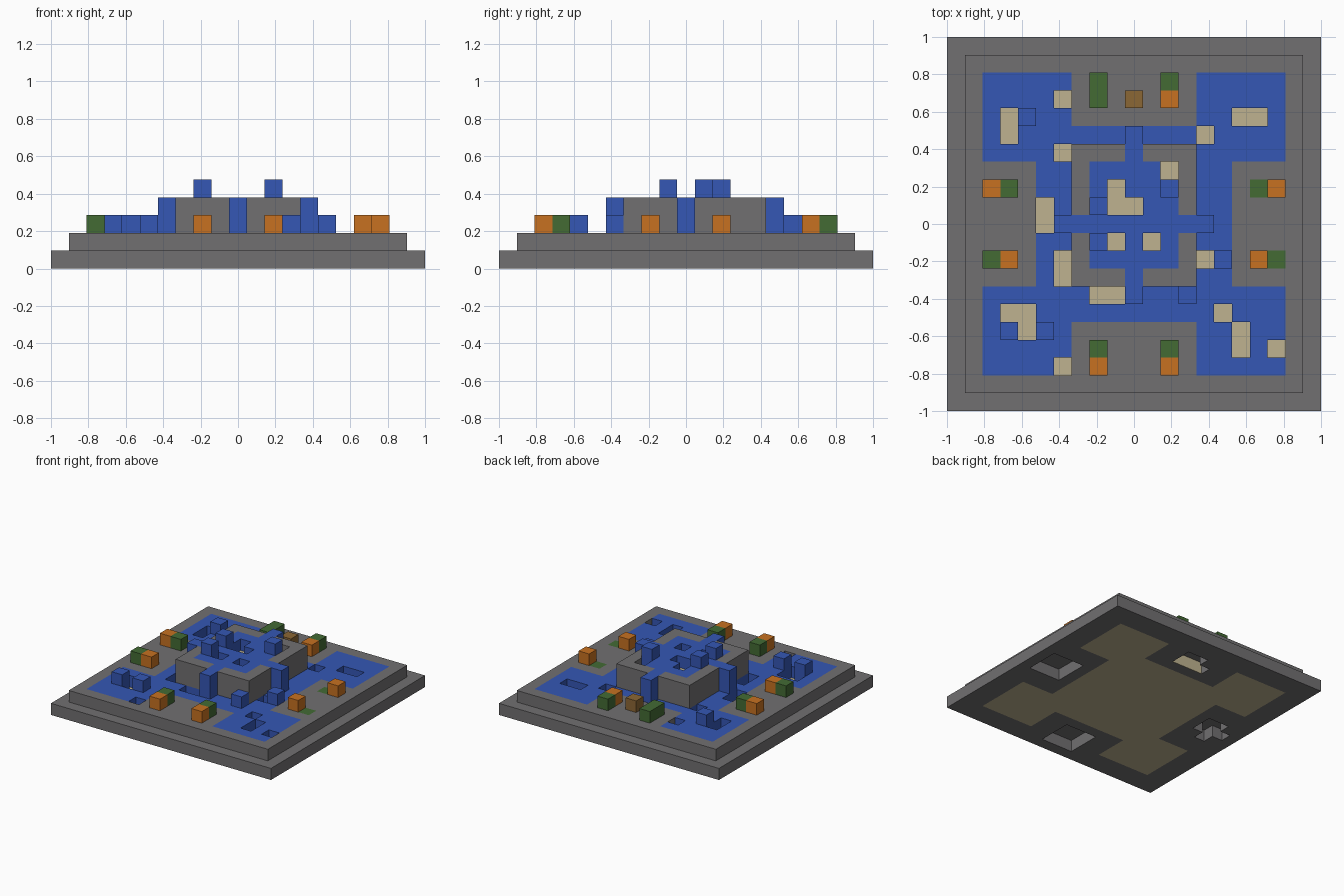
import bpy
import bmesh
from mathutils import Vector

if "Cube" in bpy.data.objects:
    bpy.data.objects.remove(bpy.data.objects["Cube"], do_unlink=True)

S = 2 / 21  # edge of one block


def make_material(name, rgb):
    m = bpy.data.materials.new(name)
    m.use_nodes = True
    m.diffuse_color = (*rgb, 1)
    bsdf = m.node_tree.nodes["Principled BSDF"]
    bsdf.inputs["Base Color"].default_value = (*rgb, 1)
    bsdf.inputs["Roughness"].default_value = 0.9
    return m


STONE = make_material("grey stone", (0.165, 0.16, 0.165))
WATER = make_material("blue water", (0.035, 0.095, 0.46))
SAND = make_material("pale sand", (0.52, 0.45, 0.28))
FLOWER = make_material("orange blossom", (0.57, 0.165, 0.015))
LEAF = make_material("green leaf", (0.056, 0.145, 0.034))
WOOD = make_material("brown wood", (0.26, 0.135, 0.035))

parts = {}   # name -> (material, set of cells)
filled = set()


def cells(x0, x1, y0, y1, z):
    return {(x, y, z) for x in range(x0, x1 + 1) for y in range(y0, y1 + 1)}


def at(z, *spots):
    return {(x, y, z) for x, y in spots}


def add(name, material, block):
    # later parts never overlap earlier ones
    block = block - filled
    parts[name] = (material, block)
    filled.update(block)


def is_pool(x, y):
    # square garden with a paved bay in the middle of each side
    bay = (abs(x) <= 3 and abs(y) >= 6) or (abs(y) <= 3 and abs(x) >= 6)
    return max(abs(x), abs(y)) <= 8 and not bay


# Base slab with sand under the water and recesses in the underside
recess = cells(7, 9, -1, 1, 0) | cells(-1, 1, -9, -7, 0)
recess |= cells(-1, 1, 7, 7, 0) | at(0, (0, 8), (1, 8))
recess |= cells(-9, -7, 0, 0, 0) | at(0, (-8, -1), (-8, 1), (-7, 1))
base = cells(-10, 10, -10, 10, 0) - recess
sand = {c for c in base if is_pool(c[0], c[1])}
add("sand_bed", SAND, sand)
add("base_slab", STONE, base)

# Terrace with lower water; missing water blocks show the sand
dry = at(1, (-7, 5), (-7, 6), (-4, 7), (-4, 4), (4, 5), (6, 6), (7, 6),
         (-5, 0), (-5, 1), (-4, -2), (-4, -3), (4, -2), (-2, -4), (-1, -4),
         (5, -5), (6, -6), (6, -7), (8, -7), (-7, -5), (-6, -5), (-6, -6),
         (-4, -8))
terrace = cells(-9, 9, -9, 9, 1)
add("sunken_bushes", LEAF, at(1, (7, 2), (8, -2)))
add("lower_water", WATER, {c for c in terrace if is_pool(c[0], c[1])} - dry)
add("terrace", STONE, terrace - dry)

# Central basin: stone wall, sand filling, water on top and in the spillways
spill = at(3, (0, 4), (0, -3), (3, 0), (-3, 0))
holes = at(3, (2, 3), (-1, 2), (-1, 1), (0, 1), (-1, -1), (1, -1))
add("basin_filling", SAND, cells(-2, 2, -2, 3, 2))
add("upper_water", WATER, (cells(-2, 2, -2, 3, 3) | spill) - holes)
add("basin_wall", STONE,
    (cells(-3, 3, -3, 4, 2) | cells(-3, 3, -3, 4, 3)) - holes)

# Waterfalls and splashes
falls = [(0, 5), (0, -4), (4, 0), (-4, 0)]
add("waterfalls", WATER, at(2, *falls) | at(3, *falls))
add("lower_splashes", WATER,
    at(2, (-6, 6), (5, -2), (3, -4), (-7, -6), (-5, -6)))
add("upper_splashes", WATER, at(4, (2, 2), (-2, 1), (-2, -1)))

# Planting around the edge
add("blossoms", FLOWER, at(2, (-8, 2), (-7, -2), (8, 2), (7, -2),
                           (-2, -8), (2, -8), (2, 7)))
add("bushes", LEAF, at(2, (-7, 2), (-8, -2), (-2, -7), (2, -7),
                       (-2, 7), (-2, 8), (2, 8)))
add("wooden_crate", WOOD, at(2, (0, 7)))


def build(name, material, block):
    # one quad for every block side that is not covered by a neighbour
    bm = bmesh.new()
    for c in sorted(block):
        centre = Vector((c[0], c[1], c[2] + 0.5)) * S
        for axis in range(3):
            for sign in (-1, 1):
                step = [0, 0, 0]
                step[axis] = sign
                if tuple(a + b for a, b in zip(c, step)) in filled:
                    continue
                n = Vector(step)
                u = Vector([float(i == (axis + 1) % 3) for i in range(3)])
                v = n.cross(u)
                ring = (-u - v, u - v, u + v, v - u)
                bm.faces.new([bm.verts.new(centre + (n + r) * S / 2)
                              for r in ring])
    bmesh.ops.remove_doubles(bm, verts=bm.verts[:], dist=S / 100)
    mesh = bpy.data.meshes.new(name)
    bm.to_mesh(mesh)
    bm.free()
    mesh.materials.append(material)
    bpy.context.collection.objects.link(bpy.data.objects.new(name, mesh))


for part, (mat, block) in parts.items():
    build(part, mat, block)

# Thin sand lining on the inner wall of the rear recess
bpy.ops.mesh.primitive_cube_add(size=1, location=(0, 6.5 * S + 0.002, S / 2))
lining = bpy.context.object
lining.name = "recess_lining"
lining.scale = (3 * S, 0.004, S)
lining.data.materials.append(SAND)
